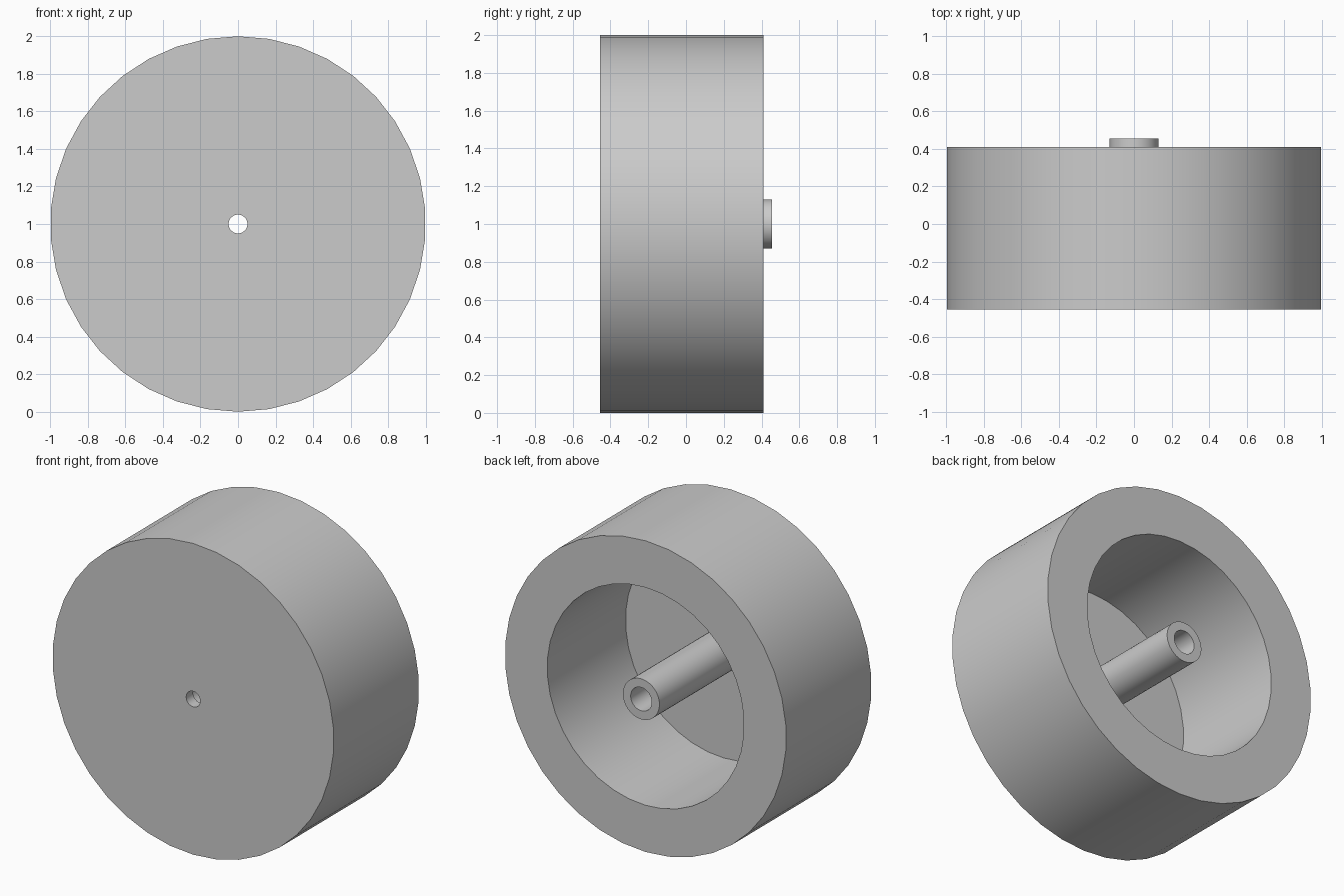
import bpy
import bmesh
from math import sin, cos, pi, radians

cube = bpy.data.objects.get("Cube")
if cube:
    bpy.data.objects.remove(cube)

# Single plain grey
grey = bpy.data.materials.new("plain_grey")
grey.use_nodes = True
colour = (0.6, 0.6, 0.6, 1)
grey.diffuse_color = colour
grey.node_tree.nodes["Principled BSDF"].inputs["Base Color"].default_value = colour

SIDES = 38
FRONT, FLOOR, RIM_BACK, HUB_BACK = -0.455, -0.385, 0.41, 0.455
RIM_R, WELL_R, HUB_R, BORE_R, HOLE_R = 1.0, 0.7, 0.13, 0.075, 0.05


def lathe(name, profile, closed):
    """Revolve (radius, y) points about the axle line at z = 1."""
    bm = bmesh.new()
    rings = []
    for r, y in profile:
        angles = [2 * pi * i / SIDES for i in range(SIDES)]
        rings.append([bm.verts.new((r * sin(a), y, 1 + r * cos(a))) for a in angles])
    pairs = list(zip(rings, rings[1:]))
    if closed:
        pairs.append((rings[-1], rings[0]))
    for a, b in pairs:
        for i in range(SIDES):
            j = (i + 1) % SIDES
            bm.faces.new((a[i], b[i], b[j], a[j]))
    mesh = bpy.data.meshes.new(name)
    bm.to_mesh(mesh)
    bm.free()
    mesh.materials.append(grey)
    obj = bpy.data.objects.new(name, mesh)
    bpy.context.collection.objects.link(obj)
    bpy.ops.object.select_all(action="DESELECT")
    obj.select_set(True)
    bpy.context.view_layer.objects.active = obj
    bpy.ops.object.shade_smooth_by_angle(angle=radians(30))
    return obj


# Thick rim with a closed front plate, pierced by a small axle hole
lathe("wheel_body", [(HOLE_R, FRONT), (RIM_R, FRONT), (RIM_R, RIM_BACK),
                     (WELL_R, RIM_BACK), (WELL_R, FLOOR), (HOLE_R, FLOOR)], True)

# Hollow hub standing on the plate and reaching past the rim
lathe("hub_tube", [(HUB_R, FLOOR), (HUB_R, HUB_BACK),
                   (BORE_R, HUB_BACK), (BORE_R, FLOOR)], False)
